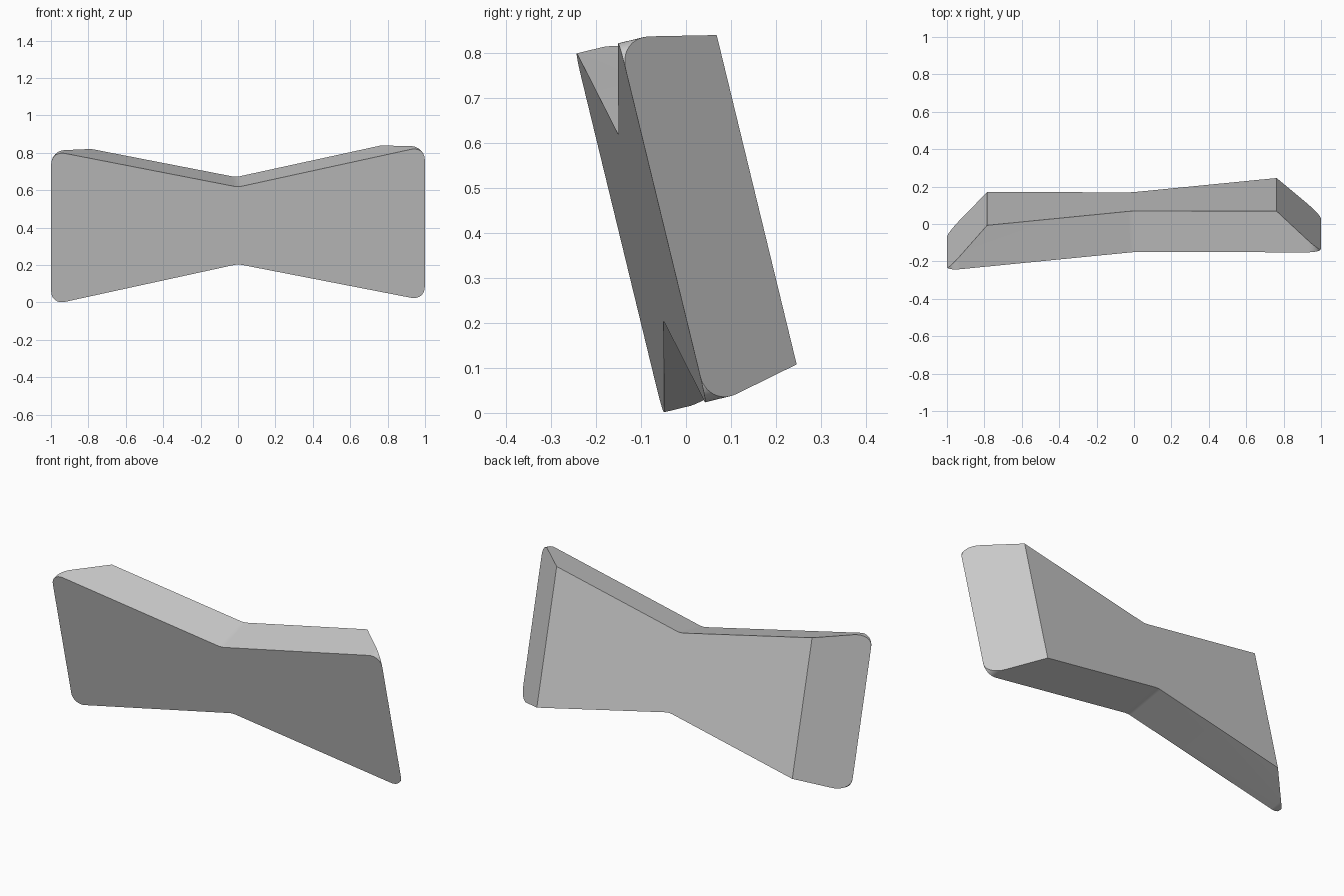
import bpy, bmesh
from math import asin, radians
from mathutils import Matrix, Vector

cube = bpy.data.objects.get("Cube")
if cube:
    bpy.data.objects.remove(cube)

HALF, WAIST, END = 1.0, 0.212, 0.424   # half length, half heights at waist and ends
DEPTH, BACK_HALF = 0.226, 0.775        # thickness, half length of the back face

mat = bpy.data.materials.new("plain grey")
mat.use_nodes = True
grey = (0.6, 0.6, 0.6, 1)
mat.diffuse_color = grey
mat.node_tree.nodes["Principled BSDF"].inputs["Base Color"].default_value = grey

# Bow tie outline
bm = bmesh.new()
outline = [(-HALF, -END), (0, -WAIST), (HALF, -END), (HALF, END), (0, WAIST), (-HALF, END)]
bm.faces.new([bm.verts.new((x, 0, z)) for x, z in outline])


def round_corners(verts, offset, segments):
    bmesh.ops.bevel(bm, geom=verts, offset=offset, segments=segments,
                    profile=0.5, affect='VERTICES')


# Rounded outer corners and a slightly softened waist
round_corners([v for v in bm.verts if abs(v.co.x) > 0.5], 0.074, 10)
round_corners([v for v in bm.verts if abs(v.co.x) < 0.01], 0.02, 4)

# Thickness
solid = bmesh.ops.extrude_face_region(bm, geom=bm.faces[:], use_keep_orig=True)
bmesh.ops.translate(bm, vec=(0, DEPTH, 0),
                    verts=[g for g in solid["geom"] if isinstance(g, bmesh.types.BMVert)])

# Slanted ends, from the front edge to the shorter back face
for side in (-1, 1):
    bmesh.ops.bisect_plane(bm, geom=bm.verts[:] + bm.edges[:] + bm.faces[:], dist=1e-5,
                           plane_co=(side * HALF, 0, 0),
                           plane_no=Vector((side * DEPTH, HALF - BACK_HALF, 0)).normalized(),
                           clear_outer=True)
    bmesh.ops.holes_fill(bm, edges=[e for e in bm.edges if e.is_boundary])
bmesh.ops.recalc_face_normals(bm, faces=bm.faces[:])

# Leaning, slightly turned pose
pose = (Matrix.Translation((0, -0.1, 0.411))
        @ Matrix.Rotation(radians(13.65), 4, 'X')
        @ Matrix.Rotation(asin(0.05), 4, 'Z'))
bm.transform(pose)

mesh = bpy.data.meshes.new("bow_block")
bm.to_mesh(mesh)
bm.free()
mesh.materials.append(mat)
block = bpy.data.objects.new("bow_block", mesh)
bpy.context.collection.objects.link(block)
bpy.ops.object.select_all(action='DESELECT')
block.select_set(True)
bpy.context.view_layer.objects.active = block
bpy.ops.object.shade_smooth_by_angle(angle=radians(30))
